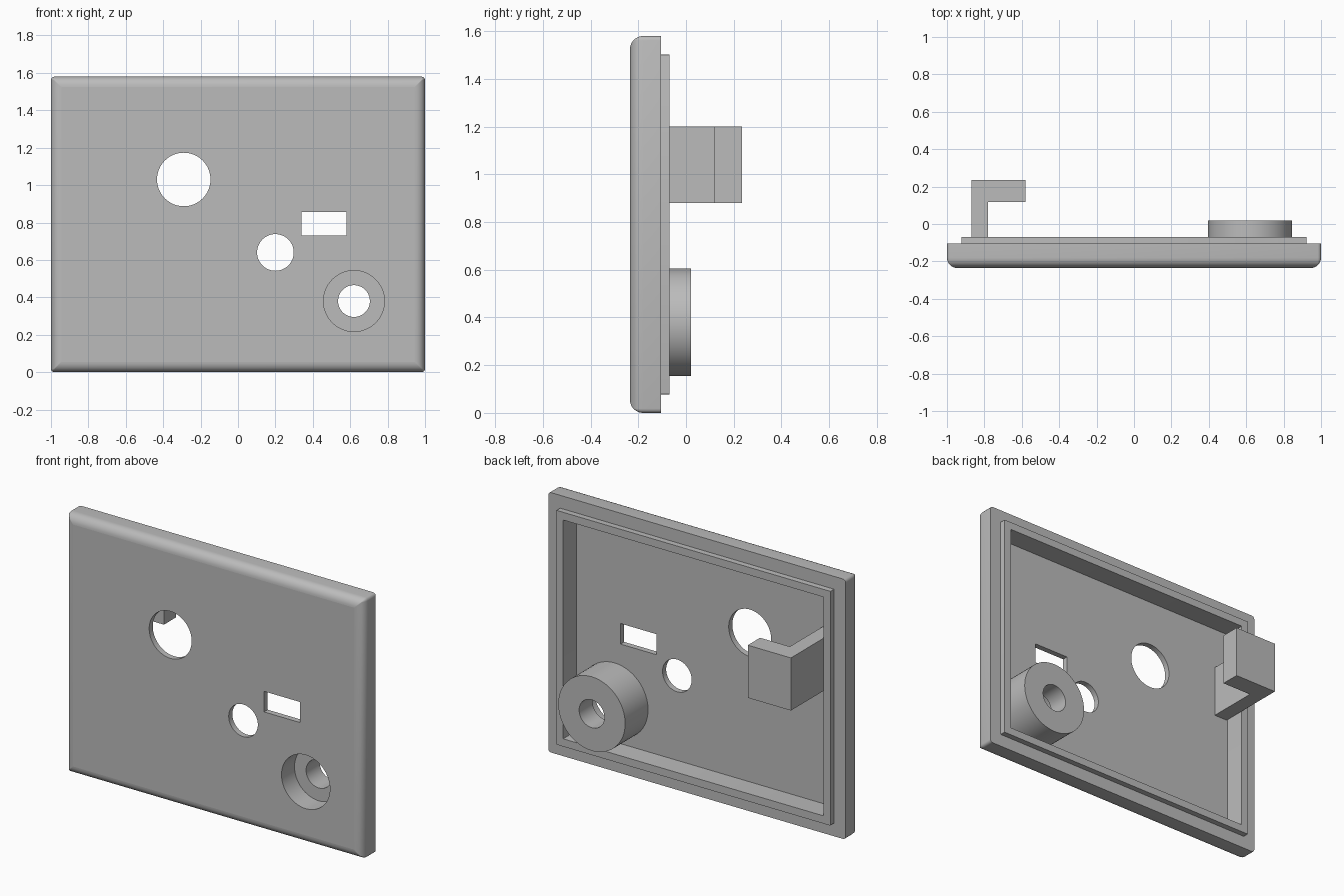
import bpy, bmesh, math
from mathutils import Matrix, Vector

if "Cube" in bpy.data.objects:
    bpy.data.objects.remove(bpy.data.objects["Cube"])

W, H = 2.0, 1.58
FRONT, BACK, LIP, FLOOR = -0.235, -0.105, -0.07, -0.20

grey = bpy.data.materials.new("plain_grey")
grey.diffuse_color = (0.5, 0.5, 0.5, 1)
grey.use_nodes = True
grey.node_tree.nodes["Principled BSDF"].inputs["Base Color"].default_value = grey.diffuse_color


def finish(bm, name):
    bmesh.ops.recalc_face_normals(bm, faces=bm.faces)
    me = bpy.data.meshes.new(name)
    bm.to_mesh(me)
    bm.free()
    me.materials.append(grey)
    ob = bpy.data.objects.new(name, me)
    bpy.context.collection.objects.link(ob)
    return ob


def outline(inset):
    """Rectangle with slightly rounded corners, moved inward by inset."""
    r = max(0.018 - inset, 0.003)
    a, b = W / 2 - inset - r, H / 2 - inset - r
    pts = []
    for k, (sx, sz) in enumerate([(1, 1), (-1, 1), (-1, -1), (1, -1)]):
        for i in range(4):
            t = math.pi / 2 * (k + i / 3)
            pts.append((sx * a + r * math.cos(t), H / 2 + sz * b + r * math.sin(t)))
    return pts


def loft(name, sections):
    bm = bmesh.new()
    rings = [[bm.verts.new((x, y, z)) for x, z in outline(s)] for s, y in sections]
    for p, q in zip(rings, rings[1:]):
        for i in range(len(p)):
            j = (i + 1) % len(p)
            bm.faces.new((p[i], p[j], q[j], q[i]))
    bm.faces.new(rings[0])
    bm.faces.new(rings[-1])
    return finish(bm, name)


def cylinder(name, x, z, r, y0, y1):
    bm = bmesh.new()
    m = Matrix.Translation((x, (y0 + y1) / 2, z)) @ Matrix.Rotation(math.pi / 2, 4, 'X')
    bmesh.ops.create_cone(bm, cap_ends=True, segments=64, radius1=r, radius2=r,
                          depth=y1 - y0, matrix=m)
    return finish(bm, name)


def prism(name, profile, z0, z1):
    """Extrude an (x, y) profile upward."""
    bm = bmesh.new()
    f = bm.faces.new([bm.verts.new((x, y, z0)) for x, y in profile])
    g = bmesh.ops.extrude_face_region(bm, geom=[f])["geom"]
    bmesh.ops.translate(bm, vec=Vector((0, 0, z1 - z0)),
                        verts=[v for v in g if isinstance(v, bmesh.types.BMVert)])
    return finish(bm, name)


def cut(ob, cutters):
    for c in cutters:
        mod = ob.modifiers.new("cut", 'BOOLEAN')
        mod.operation, mod.solver, mod.object = 'DIFFERENCE', 'EXACT', c
    bpy.context.view_layer.update()
    dg = bpy.context.evaluated_depsgraph_get()
    me = bpy.data.meshes.new_from_object(ob.evaluated_get(dg))
    ob.modifiers.clear()
    ob.data = me
    for c in cutters:
        bpy.data.objects.remove(c)


def smooth(ob):
    bpy.ops.object.select_all(action='DESELECT')
    ob.select_set(True)
    bpy.context.view_layer.objects.active = ob
    bpy.ops.object.shade_smooth_by_angle(angle=math.radians(35))
    # keep the broad front and back faces flat
    for p in ob.data.polygons:
        if abs(p.normal.y) > 0.9999:
            p.use_smooth = False


# Cover panel: rounded front rim, stepped lip and hollow back in one loft
R = 0.055
rim = [(R * (1 - math.sin(t)), FRONT + R * (1 - math.cos(t)))
       for t in (math.pi / 2 * i / 8 for i in range(9))]
panel = loft("cover_panel", rim + [(0, BACK), (0.078, BACK), (0.078, LIP),
                                   (0.125, LIP), (0.125, FLOOR)])

# Openings through the panel
cut(panel, [
    cylinder("large_hole_cutter", -0.29, 1.03, 0.143, -0.3, -0.15),
    cylinder("small_hole_cutter", 0.20, 0.64, 0.098, -0.3, -0.15),
    cylinder("screw_recess_cutter", 0.62, 0.38, 0.163, -0.3, -0.15),
    prism("slot_cutter", [(0.34, -0.3), (0.58, -0.3), (0.58, -0.15), (0.34, -0.15)],
          0.73, 0.855),
])

# Screw boss with a wide recess in front and a narrow bore behind
boss = cylinder("screw_boss", 0.62, 0.38, 0.225, FLOOR, 0.02)
cut(boss, [
    cylinder("recess_cutter", 0.62, 0.38, 0.163, -0.3, -0.11),
    cylinder("bore_cutter", 0.62, 0.38, 0.085, -0.2, 0.1),
])

# L-shaped hook on the back
prism("hook", [(-0.87, FLOOR), (-0.78, FLOOR), (-0.78, 0.117), (-0.58, 0.117),
               (-0.58, 0.235), (-0.87, 0.235)], 0.88, 1.20)

for part in (panel, boss):
    smooth(part)
